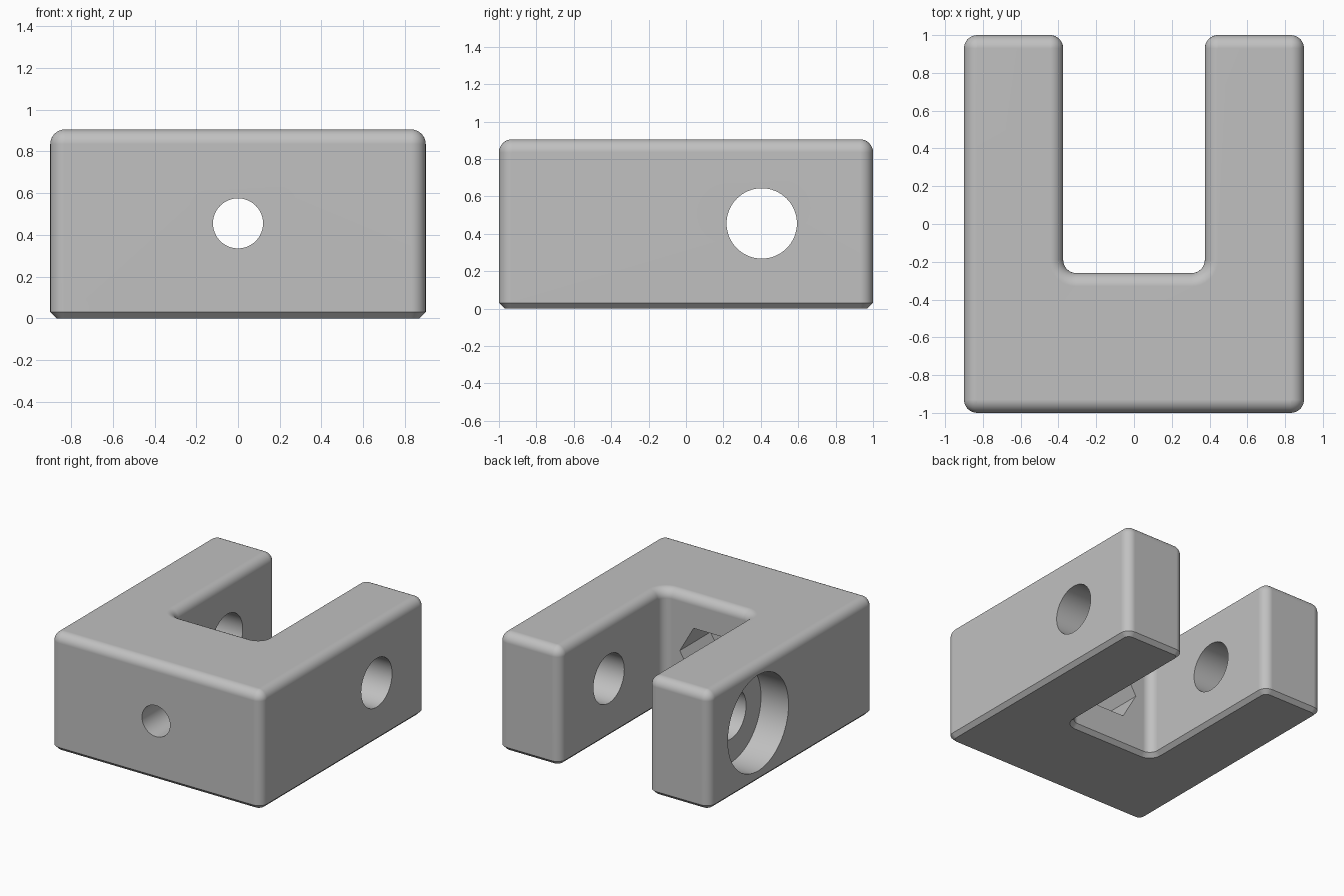
import bpy, bmesh, math
from mathutils import Matrix, Vector

cube = bpy.data.objects.get("Cube")
if cube:
    bpy.data.objects.remove(cube, do_unlink=True)

HALF_W, HALF_L, HEIGHT = 0.9, 1.0, 0.905
SLOT_W, SLOT_Y = 0.375, -0.26
ROUND, CHAMFER, STEPS = 0.07, 0.03, 8
AXIS_Z, PIN_Y = 0.455, 0.405

grey = bpy.data.materials.new("light grey")
grey.use_nodes = True
colour = (0.53, 0.53, 0.53, 1)
grey.diffuse_color = colour
grey.node_tree.nodes["Principled BSDF"].inputs["Base Color"].default_value = colour


def make_object(name, bm):
    mesh = bpy.data.meshes.new(name)
    bmesh.ops.recalc_face_normals(bm, faces=bm.faces)
    bm.to_mesh(mesh)
    bm.free()
    mesh.materials.append(grey)
    obj = bpy.data.objects.new(name, mesh)
    bpy.context.collection.objects.link(obj)
    return obj


def outline(inset):
    """Rounded U-shaped outline, counter-clockwise, moved inwards by inset."""
    w, l = HALF_W, HALF_L
    corners = [Vector(p) for p in ((-w, -l), (w, -l), (w, l), (SLOT_W, l),
               (SLOT_W, SLOT_Y), (-SLOT_W, SLOT_Y), (-SLOT_W, l), (-w, l))]
    points = []
    for i, corner in enumerate(corners):
        d_in = (corner - corners[i - 1]).normalized()
        d_out = (corners[(i + 1) % len(corners)] - corner).normalized()
        convex = d_in.x * d_out.y - d_in.y * d_out.x > 0
        radius = ROUND - inset if convex else ROUND + inset
        centre = corner + (d_out - d_in) * ROUND
        for k in range(STEPS + 1):
            a = math.pi / 2 * k / STEPS
            points.append(centre + radius * (d_in * math.sin(a) - d_out * math.cos(a)))
    return points


# Body: chamfered underside, straight walls, rounded top edge
levels = [(CHAMFER, 0), (0, CHAMFER)]
for k in range(STEPS + 1):
    a = math.pi / 2 * k / STEPS
    levels.append((ROUND * (1 - math.cos(a)), HEIGHT - ROUND * (1 - math.sin(a))))
bm = bmesh.new()
rings = [[bm.verts.new((p.x, p.y, z)) for p in outline(inset)] for inset, z in levels]
for low, high in zip(rings, rings[1:]):
    for i in range(len(low)):
        j = (i + 1) % len(low)
        bm.faces.new((low[i], low[j], high[j], high[i]))
bm.faces.new(rings[0][::-1])
bm.faces.new(rings[-1])
bmesh.ops.remove_doubles(bm, verts=bm.verts, dist=0.0001)
body = make_object("clevis_body", bm)


def cut(name, sides, radius, start, end):
    """Subtract a prism running between two points."""
    start, end = Vector(start), Vector(end)
    turn = Matrix.Rotation(math.pi / 2, 4, 'Y' if start.x != end.x else 'X')
    # a hexagon gets corners pointing sideways and flats on top
    spin = Matrix.Rotation(math.pi / 2 if sides == 6 else 0, 4, 'Z')
    bm = bmesh.new()
    bmesh.ops.create_cone(bm, cap_ends=True, segments=sides, radius1=radius,
                          radius2=radius, depth=(end - start).length,
                          matrix=Matrix.Translation((start + end) / 2) @ turn @ spin)
    if sides == 6:
        # make sure the widest direction is along x
        if max(v.co.x for v in bm.verts) < radius * 0.95:
            bmesh.ops.rotate(bm, verts=bm.verts, cent=(start + end) / 2,
                             matrix=Matrix.Rotation(math.pi / 6, 3, 'Y'))
    cutter = make_object(name, bm)
    cutter.hide_render = True
    mod = body.modifiers.new(name, 'BOOLEAN')
    mod.operation, mod.solver, mod.object = 'DIFFERENCE', 'EXACT', cutter
    bpy.context.view_layer.objects.active = body
    bpy.ops.object.modifier_apply(modifier=mod.name)
    bpy.data.objects.remove(cutter, do_unlink=True)


# Cross pin hole with a wide counterbore on the right arm
cut("pin_hole", 64, 0.188, (-1.2, PIN_Y, AXIS_Z), (1.2, PIN_Y, AXIS_Z))
cut("counterbore", 64, 0.37, (-1.2, PIN_Y, AXIS_Z), (-HALF_W + 0.235, PIN_Y, AXIS_Z))
# Bolt hole through the front with a hexagonal nut pocket in the slot
cut("bolt_hole", 48, 0.12, (0, -1.2, AXIS_Z), (0, 0, AXIS_Z))
cut("nut_pocket", 6, 0.235, (0, SLOT_Y - 0.375, AXIS_Z), (0, 0, AXIS_Z))

# Smooth rounds, sharp rims
bpy.ops.object.select_all(action='DESELECT')
body.select_set(True)
bpy.context.view_layer.objects.active = body
bpy.ops.object.shade_smooth_by_angle(angle=math.radians(30))
weighted = body.modifiers.new("even_shading", 'WEIGHTED_NORMAL')
weighted.keep_sharp = True
